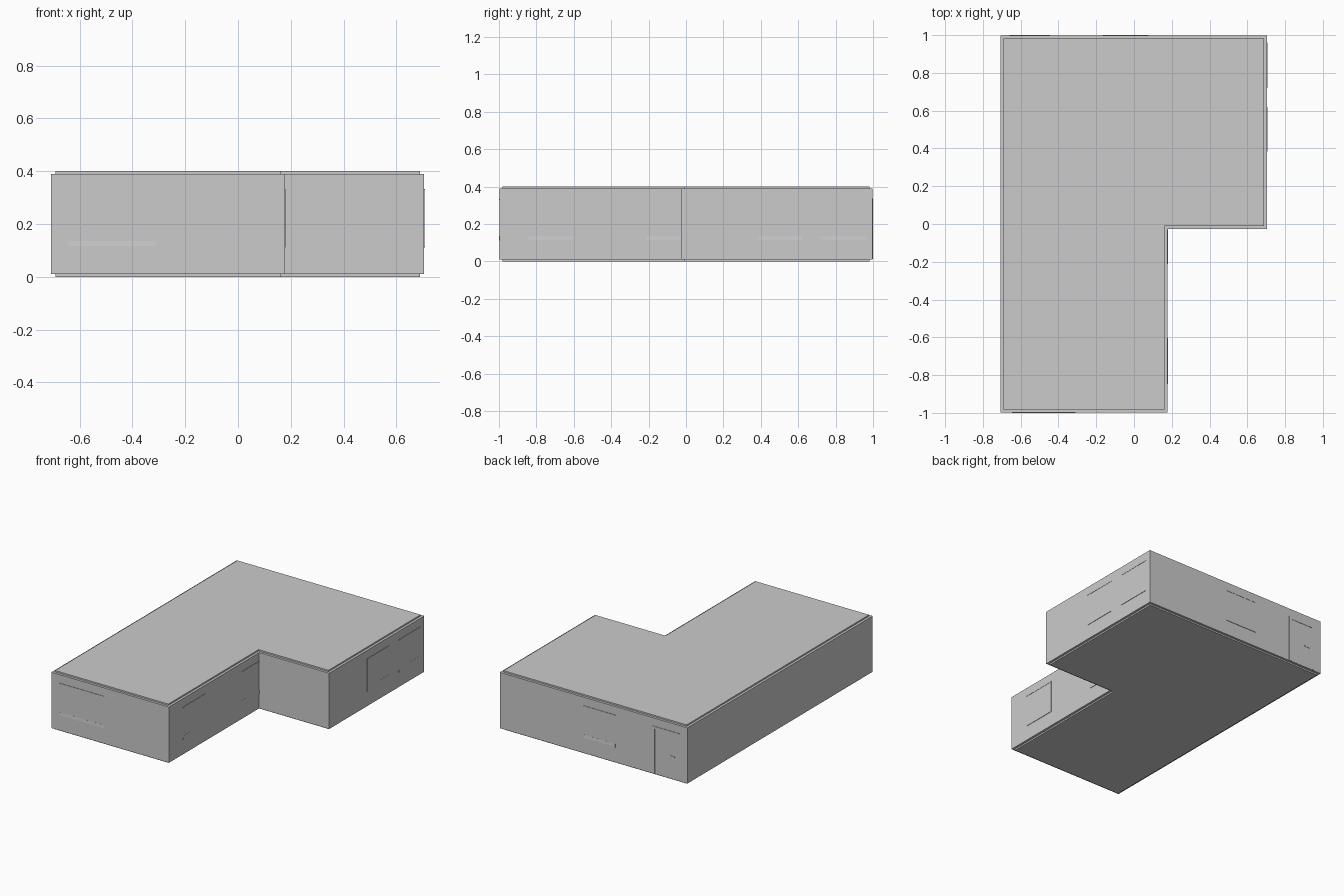
import bpy, bmesh
from mathutils import Vector, Matrix
from math import pi

if "Cube" in bpy.data.objects:
    bpy.data.objects.remove(bpy.data.objects["Cube"])

X0, XN, X1 = -0.708, 0.178, 0.705
Y0, YN, Y1 = -0.997, -0.026, 0.997


def outline(d):
    # L-shaped footprint moved inward by d
    return [(X0 + d, Y0 + d), (XN - d, Y0 + d), (XN - d, YN + d),
            (X1 - d, YN + d), (X1 - d, Y1 - d), (X0 + d, Y1 - d)]


def finish(bm, name):
    bmesh.ops.recalc_face_normals(bm, faces=bm.faces)
    me = bpy.data.meshes.new(name)
    bm.to_mesh(me)
    bm.free()
    ob = bpy.data.objects.new(name, me)
    bpy.context.collection.objects.link(ob)
    return ob


def slab(name, d, z0, z1):
    bm = bmesh.new()
    f = bm.faces.new([bm.verts.new((x, y, z0)) for x, y in outline(d)])
    r = bmesh.ops.extrude_face_region(bm, geom=[f])
    bmesh.ops.translate(bm, vec=(0, 0, z1 - z0),
                        verts=[v for v in r["geom"] if isinstance(v, bmesh.types.BMVert)])
    return finish(bm, name)


def walls(t, z0, z1):
    bm = bmesh.new()
    rings = [[bm.verts.new((x, y, z)) for x, y in outline(d)]
             for d, z in ((0, z0), (0, z1), (t, z1), (t, z0))]
    for k in range(4):
        a, b = rings[k], rings[(k + 1) % 4]
        for i in range(6):
            j = (i + 1) % 6
            bm.faces.new((a[i], a[j], b[j], b[i]))
    return finish(bm, "walls")


def extrude_profile(name, u0, u1, profile, place):
    # profile holds (outward, z) points, swept along the wall from u0 to u1
    bm = bmesh.new()
    a, b = [[bm.verts.new((u, -o, z)) for o, z in profile] for u in (u0, u1)]
    bm.faces.new(a)
    bm.faces.new(b)
    n = len(profile)
    for i in range(n):
        bm.faces.new((a[i], a[(i + 1) % n], b[(i + 1) % n], b[i]))
    bm.transform(place)
    return finish(bm, name)


def bar(name, u0, u1, z0, z1, proud, place):
    return extrude_profile(name, u0, u1,
                           [(-0.01, z0), (proud, z0), (proud, z1), (-0.01, z1)], place)


def window(name, u0, u1, place):
    bar(name + "_pane", u0, u1, 0.125, 0.33, 0.0012, place)
    bar(name + "_head", u0, u1, 0.328, 0.333, 0.003, place)
    extrude_profile(name + "_sill", u0, u1,
                    [(-0.01, 0.111), (0.003, 0.111), (0.003, 0.116),
                     (0.0015, 0.136), (-0.01, 0.136)], place)


def wall_frame(x, y, angle):
    return Matrix.Translation(Vector((x, y, 0))) @ Matrix.Rotation(angle, 4, 'Z')


front = wall_frame(0, Y0, 0)
right = wall_frame(X1, 0, pi / 2)
inner = wall_frame(XN, 0, pi / 2)
back = wall_frame(0, Y1, pi)

# Floor, walls and roof
slab("floor", 0.016, 0.0, 0.0105)
walls(0.032, 0.01, 0.39)
slab("roof", 0.016, 0.3895, 0.40)

# Windows
window("front_window", -0.645, -0.31, front)
for i, (a, b) in enumerate([(0.383, 0.62), (0.72, 0.96)]):
    window(f"right_window_{i}", a, b, right)
for i, (a, b) in enumerate([(-0.847, -0.603), (-0.213, -0.028)]):
    window(f"inner_window_{i}", a, b, inner)
window("back_window", -0.076, 0.166, back)

# Back door: frame, leaf and handle (u runs opposite to x here)
bar("door_leaf", 0.46, 0.645, 0.012, 0.32, 0.0008, back)
for n, a, b in (("left", 0.446, 0.464), ("right", 0.64, 0.658)):
    bar("door_jamb_" + n, a, b, 0.012, 0.335, 0.003, back)
bar("door_head", 0.464, 0.64, 0.317, 0.335, 0.003, back)
bar("door_handle", 0.575, 0.615, 0.160, 0.168, 0.003, back)
